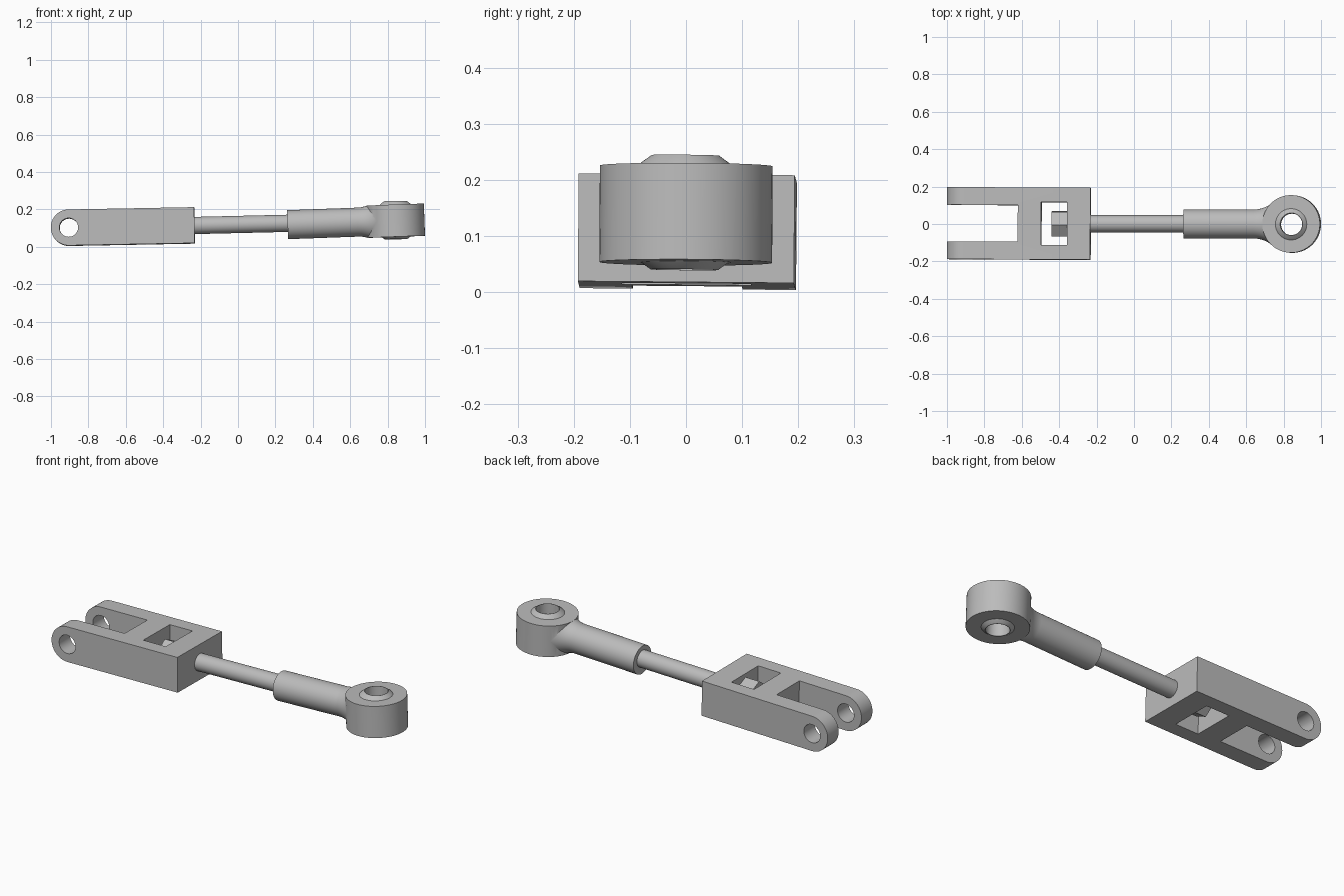
import bpy, bmesh
from math import pi, cos, sin, radians, sqrt, atan2
from mathutils import Matrix, Vector

cube = bpy.data.objects.get("Cube")
if cube:
    bpy.data.objects.remove(cube, do_unlink=True)

steel = bpy.data.materials.new("grey_steel")
steel.use_nodes = True
GREY = (0.5, 0.5, 0.5, 1)
steel.diffuse_color = GREY
steel.node_tree.nodes["Principled BSDF"].inputs["Base Color"].default_value = GREY


def finish(name, bm):
    bmesh.ops.recalc_face_normals(bm, faces=bm.faces)
    mesh = bpy.data.meshes.new(name)
    bm.to_mesh(mesh)
    bm.free()
    mesh.materials.append(steel)
    ob = bpy.data.objects.new(name, mesh)
    bpy.context.collection.objects.link(ob)
    return ob


def box(name, x0, x1, half_y, half_z):
    bm = bmesh.new()
    bmesh.ops.create_cube(bm, size=1)
    size = Matrix.Diagonal((x1 - x0, 2 * half_y, 2 * half_z, 1))
    bm.transform(Matrix.Translation(((x0 + x1) / 2, 0, 0)) @ size)
    return finish(name, bm)


def extrude_y(name, outline, half_y):
    """Extrude an x-z outline symmetrically along y."""
    bm = bmesh.new()
    face = bm.faces.new([bm.verts.new((x, -half_y, z)) for x, z in outline])
    out = bmesh.ops.extrude_face_region(bm, geom=[face])["geom"]
    moved = [v for v in out if isinstance(v, bmesh.types.BMVert)]
    bmesh.ops.translate(bm, verts=moved, vec=(0, 2 * half_y, 0))
    return finish(name, bm)


def lathe(name, profile, axis, closed=False, steps=64, start=0.0):
    """Revolve (distance along axis, radius) points about the x or z axis."""
    bm = bmesh.new()
    rings = []
    for d, r in profile:
        ring = []
        for i in range(steps):
            a = start + 2 * pi * i / steps
            c, s = r * cos(a), r * sin(a)
            ring.append(bm.verts.new((d, c, s) if axis == "x" else (c, s, d)))
        rings.append(ring)
    pairs = list(zip(rings, rings[1:]))
    if closed:
        pairs.append((rings[-1], rings[0]))
    else:
        bm.faces.new(rings[0])
        bm.faces.new(rings[-1])
    for a, b in pairs:
        for i in range(steps):
            j = (i + 1) % steps
            bm.faces.new((a[i], a[j], b[j], b[i]))
    return finish(name, bm)


def move(ob, offset):
    ob.data.transform(Matrix.Translation(offset))
    return ob


def combine(ob, other, operation):
    mod = ob.modifiers.new(operation.lower(), "BOOLEAN")
    mod.operation, mod.solver, mod.object = operation, "EXACT", other
    bpy.context.view_layer.objects.active = ob
    bpy.ops.object.modifier_apply(modifier=mod.name)
    bpy.data.objects.remove(other, do_unlink=True)


def place(ob, origin, roll=0, pitch=0, yaw=0):
    """Tilt about a pivot point, in degrees; positive pitch raises the +x end."""
    rot = (Matrix.Rotation(radians(yaw), 4, "Z") @ Matrix.Rotation(radians(-pitch), 4, "Y")
           @ Matrix.Rotation(radians(roll), 4, "X"))
    p = Vector(origin)
    ob.data.transform(Matrix.Translation(p) @ rot @ Matrix.Translation((-p.x, 0, 0)))
    bpy.ops.object.select_all(action="DESELECT")
    ob.select_set(True)
    bpy.context.view_layer.objects.active = ob
    bpy.ops.object.shade_smooth_by_angle(angle=radians(25))


# Clevis: block with rounded arm ends, slot, window and pin hole
PIN_X, ARM_R, END_X = -0.904, 0.096, -0.232
outline = [(END_X, -ARM_R), (END_X, ARM_R)]
outline += [(PIN_X + ARM_R * cos(a), ARM_R * sin(a))
            for a in (pi / 2 + pi * i / 32 for i in range(33))]
clevis = extrude_y("clevis", outline, 0.1925)
combine(clevis, box("slot_cutter", -1.2, -0.62, 0.098, 0.3), "DIFFERENCE")
combine(clevis, box("window_cutter", -0.495, -0.357, 0.115, 0.3), "DIFFERENCE")
hole = [(PIN_X + 0.05 * cos(2 * pi * i / 48), 0.05 * sin(2 * pi * i / 48)) for i in range(48)]
combine(clevis, extrude_y("pin_cutter", hole, 0.4), "DIFFERENCE")
clevis_pose = ((PIN_X, 0.004, 0.1015), -0.5, 1.07, -0.3)
place(clevis, *clevis_pose)

# Hexagonal rod head inside the window
head = lathe("hex_head", [(-0.44, 0.076), (-0.355, 0.076)], "x", steps=6, start=radians(35))
place(head, *clevis_pose)

# Straight rod
rod = lathe("rod", [(-0.40, 0.046), (0.34, 0.046)], "x")
place(rod, (-0.23, 0.001, 0.1135), 0, 1.35)

# Rod end: sleeve flaring tangentially into a flat eye
EYE_X, EYE_R, EYE_H, SLEEVE_R, FLARE_X = 0.843, 0.154, 0.086, 0.0775, 0.64
dx = EYE_X - FLARE_X
fillet = (dx ** 2 + SLEEVE_R ** 2 - EYE_R ** 2) / (2 * (EYE_R - SLEEVE_R))
sweep = atan2(dx, SLEEVE_R + fillet)
profile = [(0.265, SLEEVE_R)]
for i in range(13):
    a = sweep * i / 12
    profile.append((FLARE_X + fillet * sin(a), SLEEVE_R + fillet * (1 - cos(a))))
profile.append((EYE_X, profile[-1][1]))
rod_end = lathe("rod_end", profile, "x")
combine(rod_end, box("slab_cutter", 0, 1.2, 0.4, EYE_H), "INTERSECT")
eye = lathe("eye", [(-EYE_H, EYE_R), (EYE_H, EYE_R)], "z", steps=96)
combine(rod_end, move(eye, (EYE_X, 0, 0)), "UNION")
bore = lathe("bore_cutter", [(-0.2, 0.08), (0.2, 0.08)], "z")
combine(rod_end, move(bore, (EYE_X, 0, 0)), "DIFFERENCE")
eye_pose = ((EYE_X, 0, 0.139), -0.3, 2.1)
place(rod_end, *eye_pose)

# Pierced ball in the eye
BALL_H, BORE_R = 0.102, 0.058
ball_r = sqrt(BALL_H ** 2 + BORE_R ** 2) + 0.001
ball_profile = [(-BALL_H, BORE_R)]
for i in range(17):
    d = BALL_H * (i / 8 - 1)
    ball_profile.append((d, sqrt(ball_r ** 2 - d ** 2)))
ball_profile.append((BALL_H, BORE_R))
ball = move(lathe("ball", ball_profile, "z", closed=True), (EYE_X, 0, 0))
place(ball, (EYE_X, -0.002, 0.142), -0.6, 1)
